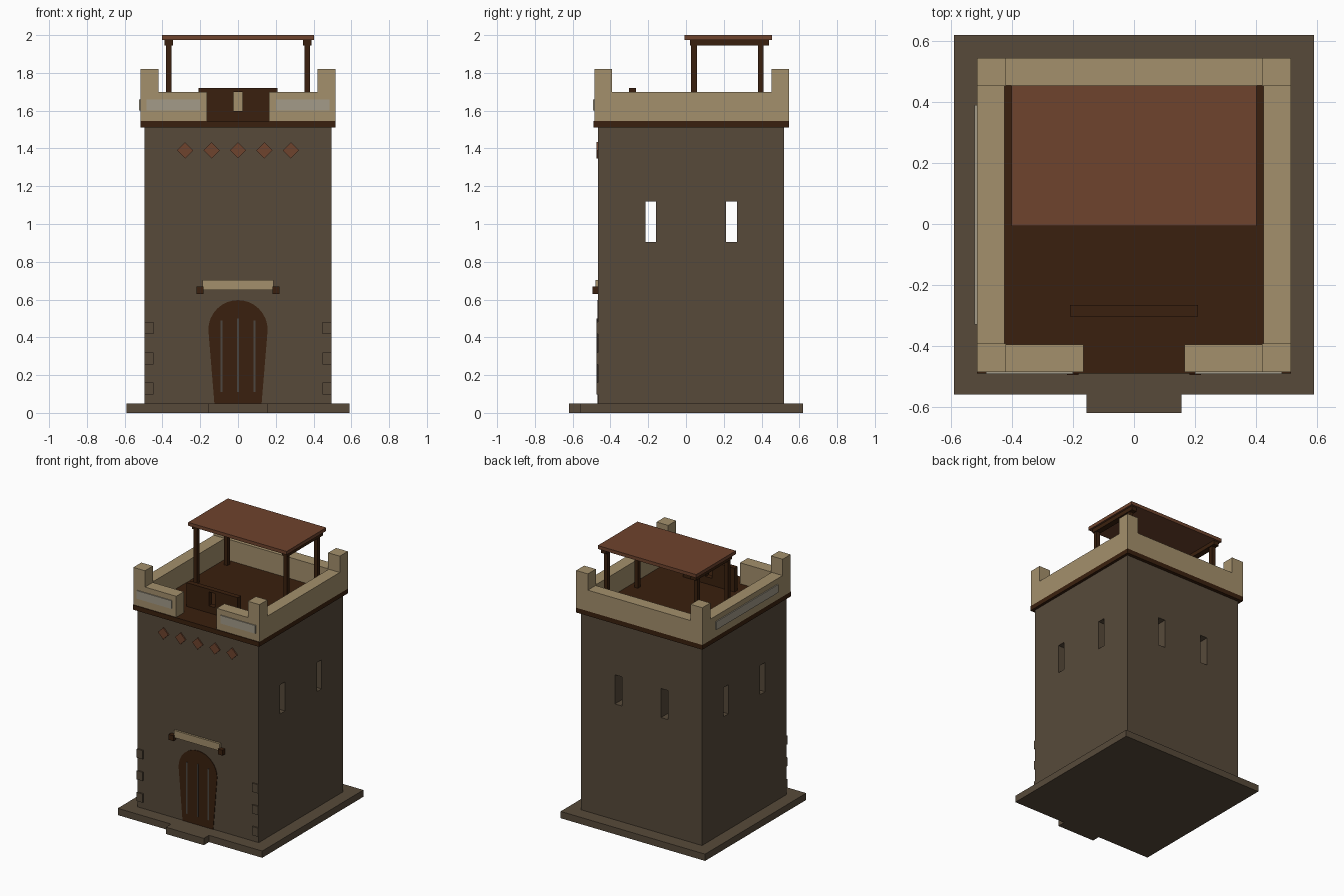
import bpy, bmesh, math

if "Cube" in bpy.data.objects:
    bpy.data.objects.remove(bpy.data.objects["Cube"])


def mat(name, hexcode):
    m = bpy.data.materials.new(name)
    c = [int(hexcode[i:i + 2], 16) / 255 for i in (0, 2, 4)]
    m.diffuse_color = [v / 12.92 if v <= 0.04045 else ((v + 0.055) / 1.055) ** 2.4 for v in c] + [1]
    m.use_nodes = True
    m.node_tree.nodes["Principled BSDF"].inputs["Base Color"].default_value = m.diffuse_color
    return m


STONE = mat("brown_stone", "574A3A")
SAND = mat("sand_plaster", "A4906C")
WOOD = mat("dark_wood", "3A200E")
CLAY = mat("red_clay", "6E432D")
PALE = mat("pale_grey", "A39B89")
IRON = mat("iron_grey", "4C4640")


def finish(name, bm, material):
    bmesh.ops.recalc_face_normals(bm, faces=bm.faces)
    me = bpy.data.meshes.new(name)
    bm.to_mesh(me)
    bm.free()
    me.materials.append(material)
    ob = bpy.data.objects.new(name, me)
    bpy.context.collection.objects.link(ob)
    return ob


def box(name, x0, x1, y0, y1, z0, z1, material):
    bm = bmesh.new()
    bmesh.ops.create_cube(bm, size=1)
    for v in bm.verts:
        v.co = (x1 if v.co.x > 0 else x0, y1 if v.co.y > 0 else y0, z1 if v.co.z > 0 else z0)
    return finish(name, bm, material)


def plate(name, outline, y0, y1, material):
    """Extrude an x-z outline from y0 to y1."""
    bm = bmesh.new()
    f = bm.faces.new([bm.verts.new((x, y0, z)) for x, z in outline])
    r = bmesh.ops.extrude_face_region(bm, geom=[f])
    for v in r["geom"]:
        if isinstance(v, bmesh.types.BMVert):
            v.co.y = y1
    return finish(name, bm, material)


def cut(ob, cutters):
    for c in cutters:
        c.hide_render = True
        m = ob.modifiers.new("cut", "BOOLEAN")
        m.operation, m.solver, m.object = "DIFFERENCE", "EXACT", c
    dg = bpy.context.evaluated_depsgraph_get()
    me = bpy.data.meshes.new_from_object(ob.evaluated_get(dg))
    ob.modifiers.clear()
    ob.data = me
    for c in cutters:
        bpy.data.objects.remove(c)


# Ground slab and door step
box("base_slab", -0.59, 0.59, -0.56, 0.62, 0, 0.05, STONE)
box("door_step", -0.155, 0.155, -0.62, -0.56, 0, 0.05, STONE)

# Hollow tower with arrow slits on the sides and back
tower = box("tower_body", -0.495, 0.495, -0.465, 0.52, 0.05, 1.51, STONE)
cut(tower, [
    box("hollow", -0.395, 0.395, -0.365, 0.42, 0.15, 1.45, STONE),
    box("side_slit_a", -0.7, 0.7, -0.215, -0.158, 0.905, 1.12, STONE),
    box("side_slit_b", -0.7, 0.7, 0.212, 0.269, 0.905, 1.12, STONE),
    box("back_slit_a", -0.217, -0.16, 0.3, 0.7, 0.905, 1.12, STONE),
    box("back_slit_b", 0.16, 0.217, 0.3, 0.7, 0.905, 1.12, STONE)])

# Roof deck with parapet
box("roof_deck", -0.515, 0.515, -0.49, 0.545, 1.51, 1.545, WOOD)
box("back_parapet", -0.515, 0.515, 0.455, 0.545, 1.545, 1.70, SAND)
for s, side in ((-1, "left"), (1, "right")):
    def mbox(name, x0, x1, *rest):
        box(side + "_" + name, min(s * x0, s * x1), max(s * x0, s * x1), *rest)

    mbox("side_parapet", 0.425, 0.515, -0.395, 0.455, 1.545, 1.70, SAND)
    mbox("front_parapet", 0.165, 0.515, -0.485, -0.395, 1.545, 1.70, SAND)
    mbox("front_parapet_panel", 0.20, 0.485, -0.492, -0.484, 1.60, 1.66, PALE)
    for y0, end in ((-0.485, "front"), (0.452, "back")):
        mbox(end + "_corner_post", 0.42, 0.515, y0, y0 + 0.093, 1.70, 1.82, SAND)

    # Canopy posts and beams
    mbox("canopy_beam", 0.345, 0.388, 0.02, 0.44, 1.945, 1.975, WOOD)
    for y0, end in ((0.027, "front"), (0.38, "back")):
        mbox(end + "_canopy_post", 0.353, 0.382, y0, y0 + 0.03, 1.545, 1.945, WOOD)

    # Corner stones and door hood ends
    for z in (0.097, 0.257, 0.417):
        mbox("corner_stone", 0.447, 0.495, -0.475, -0.464, z, z + 0.064, STONE)
    mbox("hood_bracket", 0.182, 0.22, -0.495, -0.46, 0.63, 0.67, WOOD)
box("left_parapet_panel", -0.523, -0.514, -0.33, 0.39, 1.60, 1.66, PALE)
box("canopy_roof", -0.402, 0.402, -0.007, 0.455, 1.975, 2.0, CLAY)

# Wooden shield wall behind the front gap, with a peep slot
screen = box("shield_wall", -0.21, 0.21, -0.303, -0.265, 1.545, 1.72, WOOD)
cut(screen, [box("peep_slot", -0.025, 0.025, -0.4, -0.2, 1.597, 1.70, WOOD)])

# Arched door that narrows towards the floor, with iron strips
arch = [(0.157 * math.cos(math.pi * i / 16), 0.44 + 0.157 * math.sin(math.pi * i / 16)) for i in range(17)]
plate("door", [(0.125, 0.05)] + arch + [(-0.125, 0.05)], -0.469, -0.46, WOOD)
for x, top in ((-0.088, 0.49), (0, 0.50), (0.088, 0.49)):
    box("door_strip", x - 0.005, x + 0.005, -0.473, -0.468, 0.11, top, IRON)
box("door_hood", -0.187, 0.187, -0.48, -0.46, 0.65, 0.703, SAND)

# Row of clay diamonds
for i in range(-2, 3):
    x, z, r = 0.14 * i, 1.39, 0.043
    plate("diamond", [(x - r, z), (x, z - r), (x + r, z), (x, z + r)], -0.474, -0.46, CLAY)
